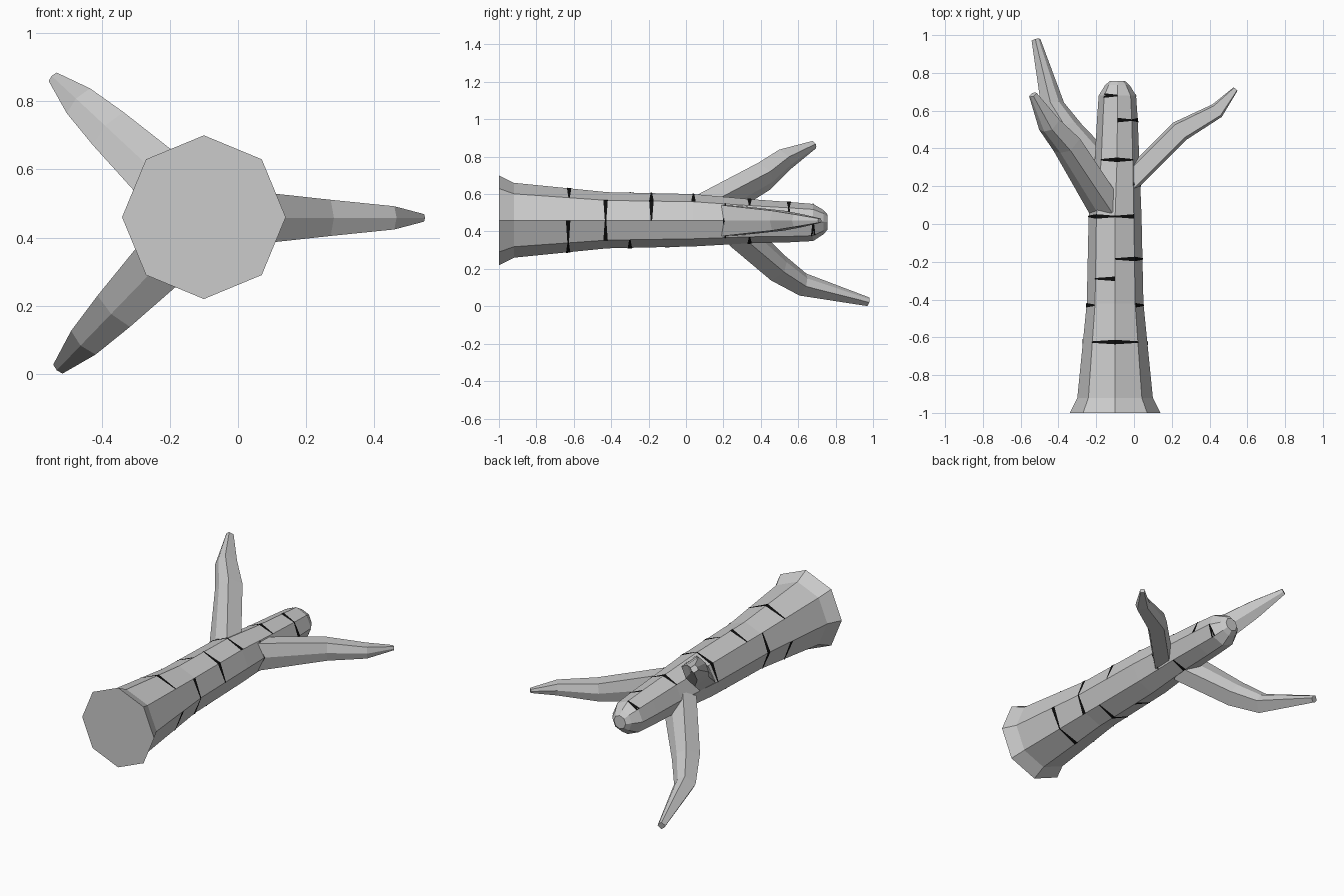
import bpy
from math import cos, sin, radians
from mathutils import Vector

if "Cube" in bpy.data.objects:
    bpy.data.objects.remove(bpy.data.objects["Cube"])

black = bpy.data.materials.new("bark_black")
black.diffuse_color = (0.004, 0.004, 0.004, 1)
black.use_nodes = True
black.node_tree.nodes["Principled BSDF"].inputs["Base Color"].default_value = black.diffuse_color


def make(name, verts, faces, mat=None):
    me = bpy.data.meshes.new(name)
    me.from_pydata(verts, [], faces)
    me.update()
    ob = bpy.data.objects.new(name, me)
    bpy.context.collection.objects.link(ob)
    if mat:
        me.materials.append(mat)
    return ob


def loft(name, rings):
    n = len(rings[0])
    verts = [v for r in rings for v in r]
    faces = [(i * n + j, i * n + (j + 1) % n, (i + 1) * n + (j + 1) % n, (i + 1) * n + j)
             for i in range(len(rings) - 1) for j in range(n)]
    faces += [tuple(range(n))[::-1], tuple(range(len(verts) - n, len(verts)))]
    ob = make(name, verts, faces)
    import bmesh
    bm = bmesh.new()
    bm.from_mesh(ob.data)
    bmesh.ops.recalc_face_normals(bm, faces=bm.faces)
    bm.to_mesh(ob.data)
    bm.free()
    return ob


# trunk: octagonal, lying along y; (y, radius, centre x, centre z)
PROFILE = [(-1, .24, -.1, .46), (-.92, .20, -.1, .46), (-.42, .15, -.1, .46),
           (.04, .14, -.1, .46), (.34, .118, -.09, .455), (.55, .108, -.088, .45),
           (.68, .099, -.088, .448), (.735, .065, -.088, .45), (.757, .04, -.088, .45)]


def trunk_point(y, deg, offset=0):
    for a, b in zip(PROFILE, PROFILE[1:]):
        if y <= b[0]:
            f = (y - a[0]) / (b[0] - a[0])
            r, x, z = [p + (q - p) * f for p, q in zip(a[1:], b[1:])]
            break
    r += offset
    return Vector((x + r * cos(radians(deg)), y, z + r * sin(radians(deg))))


loft("trunk", [[trunk_point(p[0], 45 * k) for k in range(8)] for p in PROFILE])

# branches: stations (distance from axis, y, half width, half depth)
BRANCHES = {
    "right_branch": (0, [(.05, .20, .085, .05), (.345, .493, .053, .05),
                         (.54, .60, .034, .036), (.638, .715, .011, .012)]),
    "upper_left_branch": (137, [(.07, .09, .09, .055), (.35, .42, .066, .055),
                                (.475, .525, .05, .045), (.595, .685, .017, .017)]),
    "lower_left_branch": (226, [(.07, .27, .09, .055), (.35, .49, .066, .055),
                                (.475, .625, .05, .045), (.603, .975, .019, .017)]),
}
for name, (deg, stations) in BRANCHES.items():
    out = Vector((cos(radians(deg)), 0, sin(radians(deg))))
    side = Vector((-out.z, 0, out.x))
    path = [Vector((-.1, 0, .458)) + out * s[0] + Vector((0, s[1], 0)) for s in stations]
    rings = []
    for i, (c, s) in enumerate(zip(path, stations)):
        d = (path[min(i + 1, 3)] - path[max(i - 1, 0)]).normalized()
        n = d.cross(side)
        rings.append([c + side * s[2] * u + n * s[3] * v for u, v in
                      ((1, .85), (0, 1.15), (-1, .85), (-1, -.85), (0, -1.15), (1, -.85))])
    loft(name, rings)

# bark marks: (y, first angle, last angle) thin black wedges on the trunk
MARKS = [(.68, 90, 135), (.68, -45, 0), (.55, 45, 90), (.55, 0, 45), (.34, 45, 135),
         (.34, -90, -45), (.21, -45, 45), (.04, 45, 180), (-.185, 0, 90),
         (-.29, 90, 135), (-.43, 135, 225), (-.43, -45, 45), (-.625, 45, 135),
         (-.63, -90, 0), (-.30, -135, -45), (-.62, 180, 225), (-.1, 225, 270)]
verts, faces = [], []
for m, (y, a0, a1) in enumerate(MARKS):
    count = (a1 - a0) // 45 + 1
    base = len(verts)
    for k in range(count):
        h = .012 if (k + m) % 2 else .004
        a = a0 + 45 * k
        verts += [trunk_point(y - h, a, .0025), trunk_point(y + h, a, .0025)]
    for k in range(count - 1):
        i = base + 2 * k
        faces.append((i, i + 1, i + 3, i + 2))
make("bark_marks", verts, faces, black)
